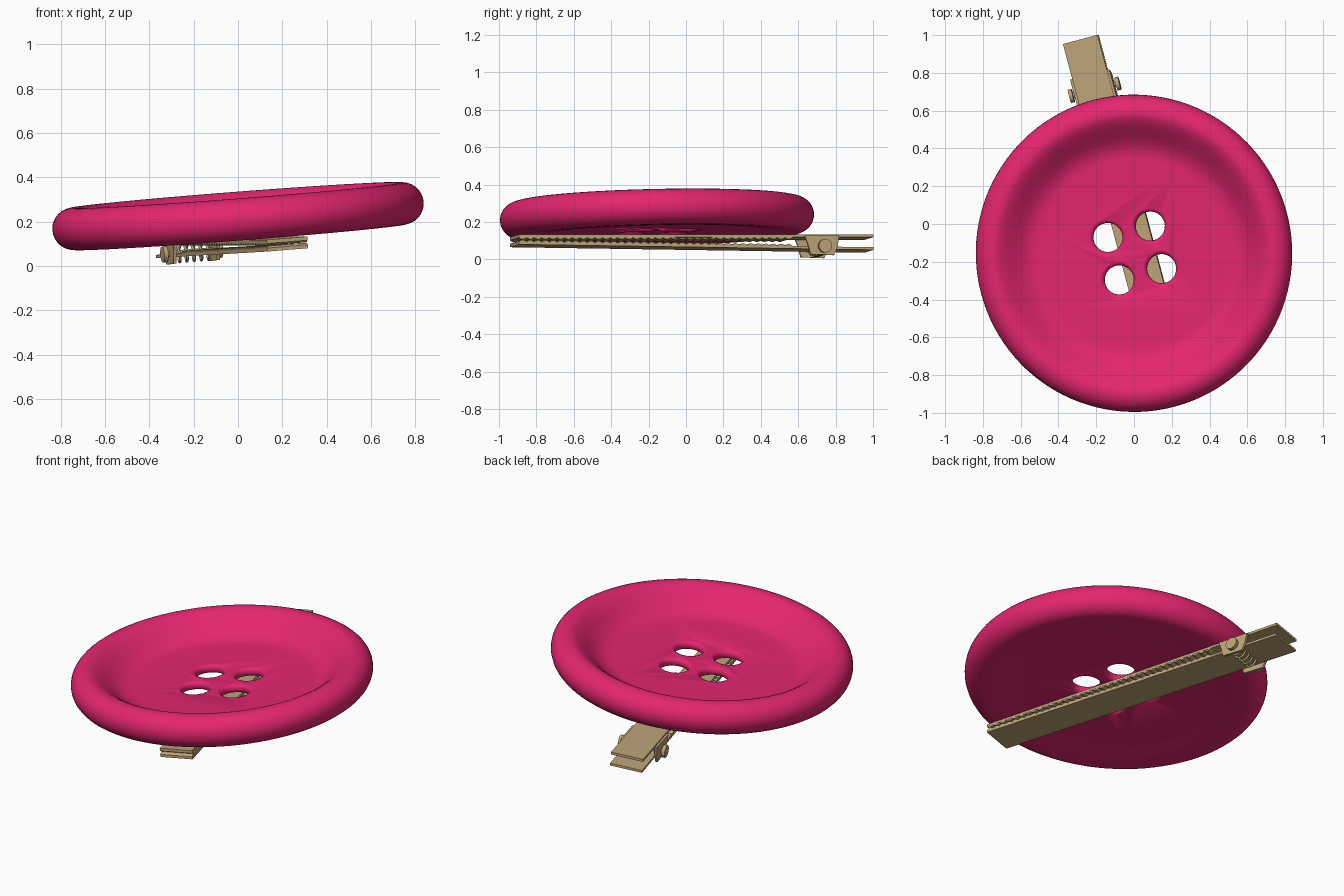
import bpy, bmesh, math
from mathutils import Matrix

if "Cube" in bpy.data.objects:
    bpy.data.objects.remove(bpy.data.objects["Cube"])

def material(name, rgb):
    m = bpy.data.materials.new(name)
    m.diffuse_color = (*rgb, 1)
    m.use_nodes = True
    m.node_tree.nodes["Principled BSDF"].inputs["Base Color"].default_value = m.diffuse_color
    return m

PINK = material("hot pink plastic", (0.775, 0.019, 0.162))
TAN = material("tan metal", (0.515, 0.376, 0.195))

# Shared frame: button centre, slight tilt, clip turned 15 degrees
FRAME = (Matrix.Translation((0, -0.155, 0.225)) @ Matrix.Rotation(math.radians(1.2), 4, 'X')
         @ Matrix.Rotation(math.radians(-4.4), 4, 'Y') @ Matrix.Rotation(math.radians(15), 4, 'Z'))

def finish(name, bm, mat, angle=35):
    bmesh.ops.recalc_face_normals(bm, faces=bm.faces[:])
    me = bpy.data.meshes.new(name)
    bm.to_mesh(me)
    bm.free()
    ob = bpy.data.objects.new(name, me)
    bpy.context.collection.objects.link(ob)
    ob.matrix_world = FRAME
    me.materials.append(mat)
    bpy.ops.object.select_all(action='DESELECT')
    ob.select_set(True)
    bpy.context.view_layer.objects.active = ob
    bpy.ops.object.shade_smooth_by_angle(angle=math.radians(angle))
    return ob

def lathe(bm, profile, segs, cx=0, cy=0):
    """Revolve (r, z) points around a vertical axis and cap both ends."""
    rings = [[bm.verts.new((cx + r * math.cos(math.tau * i / segs),
                            cy + r * math.sin(math.tau * i / segs), z)) for i in range(segs)]
             for r, z in profile]
    for a, b in zip(rings, rings[1:]):
        for i in range(segs):
            j = (i + 1) % segs
            bm.faces.new((a[i], a[j], b[j], b[i]))
    bm.faces.new(rings[0])
    bm.faces.new(rings[-1])

def prism(bm, outline, x0, x1):
    """Extrude a (y, z) outline across x."""
    a = [bm.verts.new((x0, y, z)) for y, z in outline]
    b = [bm.verts.new((x1, y, z)) for y, z in outline]
    n = len(a)
    bm.faces.new(a)
    bm.faces.new(b)
    for i in range(n):
        bm.faces.new((a[i], a[(i + 1) % n], b[(i + 1) % n], b[i]))

# Button: dished disc with a round rim
arc = [(0.745 + 0.095 * math.cos(math.radians(t)), 0.095 * math.sin(math.radians(t)))
       for t in range(96, -97, -12)]
profile = ([(0.50, -0.03), (0.53, -0.028), (0.565, -0.018), (0.60, 0.002), (0.635, 0.03),
            (0.67, 0.06), (0.70, 0.081), (0.72, 0.091)] + arc +
           [(0.70, -0.094), (0.65, -0.091), (0.60, -0.086), (0.55, -0.081), (0.50, -0.08)])
bm = bmesh.new()
lathe(bm, profile, 112)
button = finish("button", bm, PINK)

# Four thread holes with rounded edges
bm = bmesh.new()
for sx in (-1, 1):
    for sy in (-1, 1):
        lathe(bm, [(0.112, -0.01), (0.095, -0.0298), (0.084, -0.035), (0.078, -0.044), (0.077, -0.055),
                   (0.078, -0.066), (0.084, -0.075), (0.095, -0.0802), (0.112, -0.10)],
              32, sx * 0.1165, sy * 0.1165)
cutter = finish("hole_cutter", bm, PINK)
cutter.hide_render = True
mod = button.modifiers.new("holes", 'BOOLEAN')
mod.object = cutter
mod.operation = 'DIFFERENCE'
mod.solver = 'EXACT'
bpy.context.view_layer.objects.active = button
bpy.ops.object.modifier_apply(modifier=mod.name)
bpy.data.objects.remove(cutter)
bpy.ops.object.select_all(action='DESELECT')
button.select_set(True)
bpy.ops.object.shade_smooth_by_angle(angle=math.radians(40))

# Clip jaws: long thin plates with a scalloped inner side
CX, HALF, TIP, END = 0.009, 0.095, -0.794, 1.167
TEETH_END, TEETH = 0.72, 36

def jaw(name, outer, thick, slope):
    """outer(tip) height, thick is signed toward the other jaw."""
    h = lambda y: outer + slope * (y - TIP)
    bm = bmesh.new()
    prism(bm, [(TIP, h(TIP)), (END, h(END)), (END, h(END) + thick), (TIP, h(TIP) + thick)],
          CX - HALF, CX + HALF)
    step = (TEETH_END - TIP) / TEETH
    depth = math.copysign(0.011, thick)
    wave = []
    for i in range(TEETH * 4 + 1):
        y = TIP + i * step / 4
        wave.append((y, h(y) + thick + depth * (0.15 + 0.85 * abs(math.sin(math.pi * i / 4)))))
    base = [(TEETH_END, h(TEETH_END) + thick * 0.8), (TIP, h(TIP) + thick * 0.8)]
    prism(bm, wave + base, CX - HALF + 0.001, CX + HALF - 0.001)
    finish(name, bm, TAN, 25)

jaw("upper_jaw", -0.100, -0.015, 0)
jaw("lower_jaw", -0.153, 0.014, -0.0153)

# Hinge ears, one on each side, with pin heads
PY, PZ = 0.89, -0.164
bm = bmesh.new()
for s in (-1, 1):
    x0, x1 = sorted((CX + s * 0.094, CX + s * 0.108))
    prism(bm, [(PY - 0.105, -0.108), (PY + 0.085, -0.108), (PY + 0.075, -0.165),
               (PY + 0.055, -0.212), (PY - 0.075, -0.207), (PY - 0.085, -0.165)], x0, x1)
finish("hinge_ears", bm, TAN)

def rod(bm, r, x0, x1, segs=24):
    prism(bm, [(PY + r * math.cos(math.tau * i / segs), PZ + r * math.sin(math.tau * i / segs))
               for i in range(segs)], x0, x1)

bm = bmesh.new()
rod(bm, 0.014, CX - 0.13, CX + 0.13)
for s in (-1, 1):
    x0, x1 = sorted((CX + s * 0.118, CX + s * 0.138))
    rod(bm, 0.036, x0, x1)
finish("hinge_pin", bm, TAN)

# Spring coil around the pin
cu = bpy.data.curves.new("spring", 'CURVE')
cu.dimensions = '3D'
cu.bevel_depth = 0.006
cu.bevel_resolution = 2
cu.use_fill_caps = True
TURNS, N = 5, 20
sp = cu.splines.new('POLY')
sp.points.add(TURNS * N)
for i, p in enumerate(sp.points):
    t = math.tau * i / N
    p.co = (CX - 0.085 + 0.17 * i / (TURNS * N), PY + 0.04 * math.cos(t), PZ + 0.04 * math.sin(t), 1)
cu.materials.append(TAN)
spring = bpy.data.objects.new("spring", cu)
bpy.context.collection.objects.link(spring)
spring.matrix_world = FRAME
